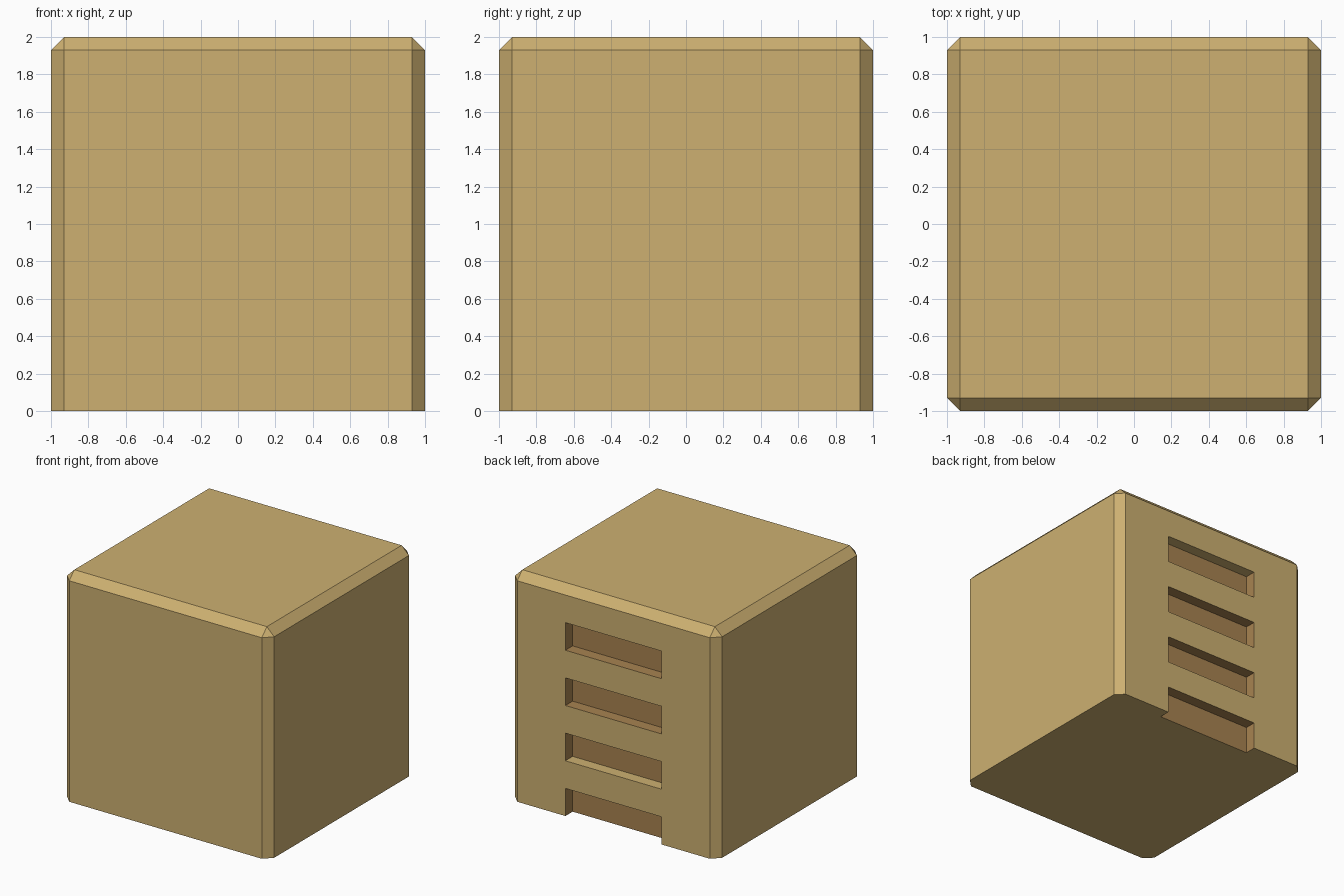
import bpy, bmesh
from mathutils import Matrix, Vector

if "Cube" in bpy.data.objects:
    bpy.data.objects.remove(bpy.data.objects["Cube"])

BEVEL = 0.07
STEP = (2 - BEVEL) / 8        # slot height and spacing
HALF_W = (1 - BEVEL) / 2      # half width of a slot
DEPTH = 0.1


def material(name, rgb):
    m = bpy.data.materials.new(name)
    m.diffuse_color = (*rgb, 1)
    m.use_nodes = True
    m.node_tree.nodes["Principled BSDF"].inputs["Base Color"].default_value = m.diffuse_color
    return m


def add_box(bm, lo, hi):
    lo, hi = Vector(lo), Vector(hi)
    mat = Matrix.Translation((lo + hi) / 2) @ Matrix.Diagonal((*(hi - lo), 1))
    bmesh.ops.create_cube(bm, size=1, matrix=mat)


def make_object(name, bm):
    me = bpy.data.meshes.new(name)
    bm.to_mesh(me)
    bm.free()
    ob = bpy.data.objects.new(name, me)
    bpy.context.collection.objects.link(ob)
    return ob


# Block: all edges chamfered except those around the base
bm = bmesh.new()
add_box(bm, (-1, -1, 0), (1, 1, 2))
edges = [e for e in bm.edges if any(v.co.z > 1 for v in e.verts)]
bmesh.ops.bevel(bm, geom=edges, offset=BEVEL, offset_type='OFFSET',
                segments=1, affect='EDGES', clamp_overlap=True)
block = make_object("block", bm)

# Slot cutter: four slots in the back, the lowest open at the base
bm = bmesh.new()
for i in range(4):
    z0 = 2 * i * STEP
    add_box(bm, (-HALF_W, 1 - DEPTH, z0 if i else -0.2),
            (HALF_W, 1.2, z0 + STEP))
cutter = make_object("slot_cutter", bm)
cutter.hide_render = True

mod = block.modifiers.new("slots", 'BOOLEAN')
mod.operation = 'DIFFERENCE'
mod.solver = 'EXACT'
mod.object = cutter
dg = bpy.context.evaluated_depsgraph_get()
me = bpy.data.meshes.new_from_object(block.evaluated_get(dg))
block.modifiers.clear()
block.data = me
bpy.data.objects.remove(cutter)

# Colours: tan outside, brown inside the slots
me.materials.clear()
me.materials.append(material("tan", (0.61, 0.434, 0.165)))
me.materials.append(material("brown", (0.392, 0.227, 0.082)))
for p in me.polygons:
    c, n = p.center, p.normal
    inside = abs(c.x) < HALF_W + 0.01 and 0.89 < c.y < 0.99 and 0.01 < c.z < 1.8
    tan_ledge = (n.z > 0.5 and c.z < 3 * STEP) or (n.z < -0.5 and c.z > 6.5 * STEP)
    p.material_index = 1 if inside and not tan_ledge else 0
    p.use_smooth = False
